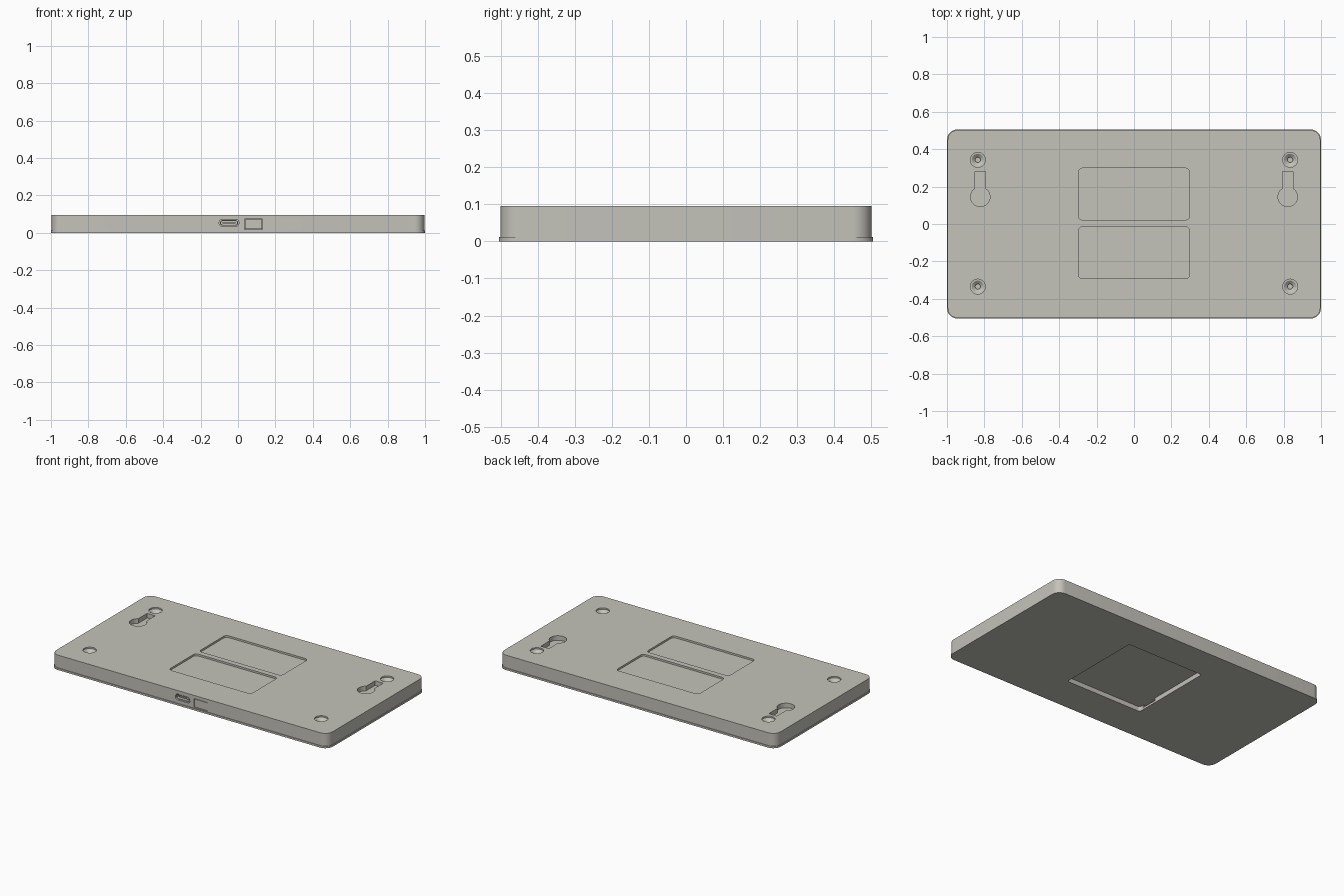
import bpy, bmesh, math
from mathutils import Matrix

cube = bpy.data.objects.get("Cube")
if cube:
    bpy.data.objects.remove(cube, do_unlink=True)

TOP = 0.095
grey = bpy.data.materials.new("warm grey plastic")
grey.use_nodes = True
colour = (0.55, 0.54, 0.49, 1)
grey.diffuse_color = colour
grey.node_tree.nodes["Principled BSDF"].inputs["Base Color"].default_value = colour


def rounded_rect(cx, cy, w, h, r, n=8):
    """Outline of a rectangle with round corners."""
    pts = []
    for i, (sx, sy) in enumerate([(1, 1), (-1, 1), (-1, -1), (1, -1)]):
        for k in range(n + 1):
            a = (i + k / n) * math.pi / 2
            pts.append((cx + sx * (w / 2 - r) + r * math.cos(a),
                        cy + sy * (h / 2 - r) + r * math.sin(a)))
    return pts


def circle(cx, cy, r, n=32):
    return [(cx + r * math.cos(2 * math.pi * i / n),
             cy + r * math.sin(2 * math.pi * i / n)) for i in range(n)]


def keyhole(cx, cy, r, half, top):
    """Round entry with a narrow hanging slot above it."""
    gap = math.asin(half / r)
    start, sweep = math.pi / 2 + gap, 2 * math.pi - 2 * gap
    arc = [(cx + r * math.cos(start + sweep * i / 28),
            cy + r * math.sin(start + sweep * i / 28)) for i in range(29)]
    return arc + [(cx + half, top), (cx - half, top)]


def loft(name, rings, front=False):
    """Solid through (outline, height) rings; front turns it to face -y."""
    bm = bmesh.new()
    loops = [[bm.verts.new((x, y, z)) for x, y in pts] for pts, z in rings]
    for a, b in zip(loops, loops[1:]):
        for i in range(len(a)):
            j = (i + 1) % len(a)
            bm.faces.new((a[i], a[j], b[j], b[i]))
    bm.faces.new(loops[0])
    bm.faces.new(loops[-1])
    if front:
        bm.transform(Matrix.Rotation(math.pi / 2, 4, "X"))
    bmesh.ops.recalc_face_normals(bm, faces=bm.faces)
    mesh = bpy.data.meshes.new(name)
    bm.to_mesh(mesh)
    bm.free()
    mesh.materials.append(grey)
    obj = bpy.data.objects.new(name, mesh)
    bpy.context.collection.objects.link(obj)
    return obj


def prism(name, pts, z0, z1, front=False):
    return loft(name, [(pts, z0), (pts, z1)], front)


def activate(obj):
    bpy.ops.object.select_all(action="DESELECT")
    obj.select_set(True)
    bpy.context.view_layer.objects.active = obj


def cut(target, cutter):
    cutter.hide_render = True
    mod = target.modifiers.new("cut", "BOOLEAN")
    mod.operation = "DIFFERENCE"
    mod.solver = "EXACT"
    mod.object = cutter
    activate(target)
    bpy.ops.object.modifier_apply(modifier=mod.name)
    bpy.data.objects.remove(cutter, do_unlink=True)


# Case with a slightly wider lip along its bottom edge
lip = rounded_rect(0, 0, 2.0, 1.01, 0.055)
wall = rounded_rect(0, 0, 1.992, 1.002, 0.051)
case = loft("case", [(lip, 0), (lip, 0.012), (wall, 0.0121), (wall, TOP)])

# Two shallow label recesses on the top
for cy in (0.16, -0.153):
    cut(case, prism("label_cutter", rounded_rect(0, cy, 0.594, 0.277, 0.022), TOP - 0.012, 0.2))

# Mirrored hanging slots and countersunk screw holes
for side in (-1, 1):
    cut(case, prism("hanger_cutter", keyhole(side * 0.822, 0.145, 0.052, 0.029, 0.28), 0.065, 0.2))
    for cy in (0.343, -0.335):
        x = side * 0.835
        cut(case, loft("screw_cutter", [(circle(x, cy, r), z) for r, z in
            ((0.014, 0.045), (0.014, 0.07), (0.032, 0.085), (0.04, 0.086), (0.04, 0.2))]))

# Square recess underneath, with a cable passage in one wall
cut(case, prism("pocket_cutter", rounded_rect(0.005, 0.01, 0.55, 0.56, 0.012), -0.1, 0.03))
cut(case, prism("passage_cutter", rounded_rect(-0.3, -0.185, 0.08, 0.11, 0.006), 0.014, 0.0295))

# Front openings: charging port and square button
port = (-0.048, 0.053)
cut(case, prism("port_cutter", rounded_rect(*port, 0.106, 0.038, 0.0185), 0.45, 0.6, True))
cut(case, prism("button_cutter", rounded_rect(0.083, 0.046, 0.098, 0.057, 0.004), 0.49, 0.6, True))

# Port shell with its tongue, and the button cap
shell = prism("port_shell", rounded_rect(*port, 0.096, 0.030, 0.0145), 0.449, 0.496, True)
cut(shell, prism("shell_cutter", rounded_rect(*port, 0.086, 0.021, 0.010), 0.455, 0.6, True))
tongue = prism("port_tongue", rounded_rect(*port, 0.07, 0.008, 0.002), 0.45, 0.488, True)
button = prism("button", rounded_rect(0.083, 0.046, 0.092, 0.051, 0.003), 0.485, 0.5, True)

for obj in (case, shell, tongue, button):
    activate(obj)
    bpy.ops.object.shade_smooth_by_angle(angle=math.radians(30))
